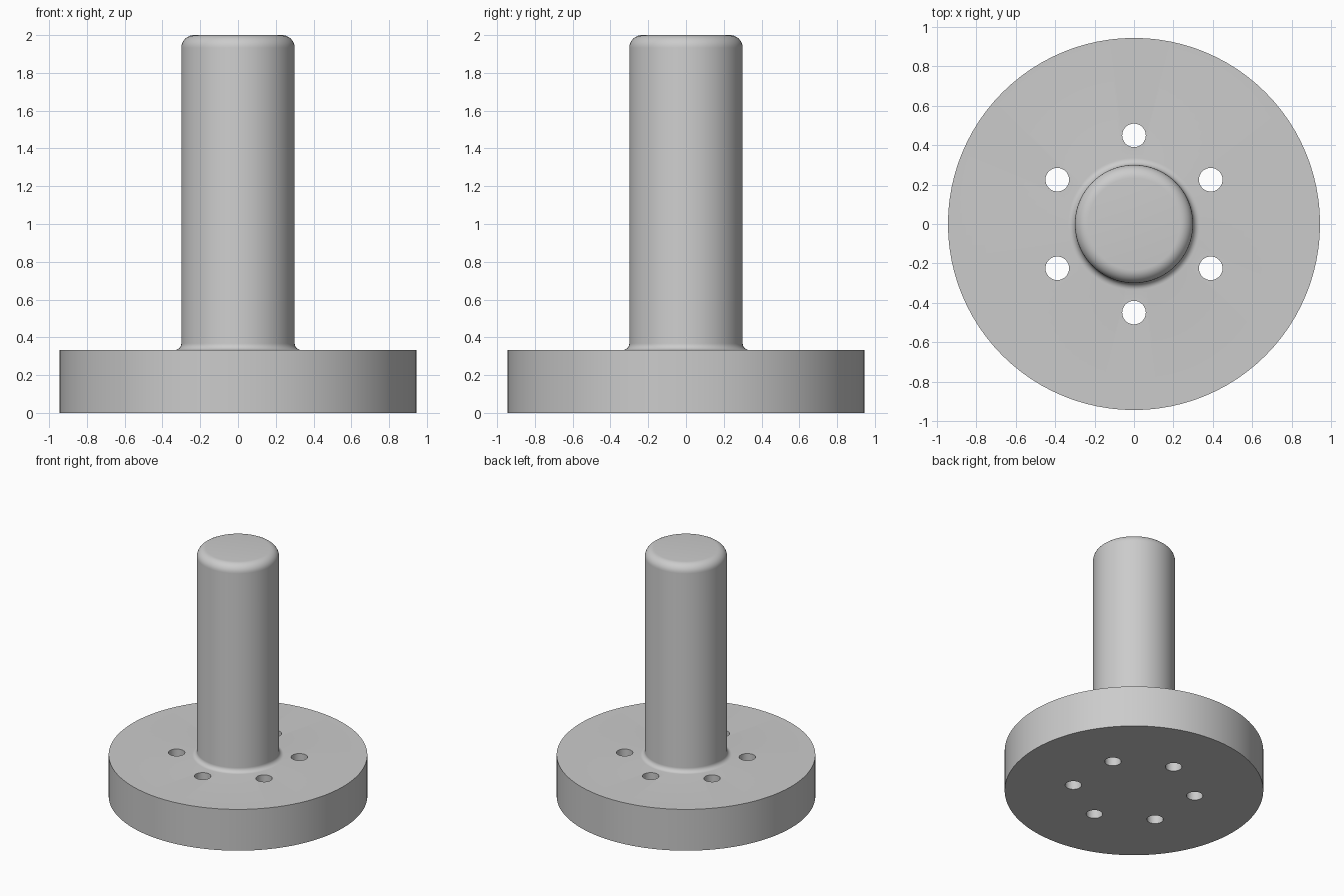
import bpy
import bmesh
from math import sin, cos, pi, radians

cube = bpy.data.objects.get("Cube")
if cube:
    bpy.data.objects.remove(cube)

BASE_R, BASE_H = 0.945, 0.333
SHAFT_R, HEIGHT = 0.3, 2.0
FILLET, ROUND = 0.035, 0.067
HOLE_R, HOLE_CIRCLE, HOLES = 0.06, 0.45, 6
SEGMENTS, ARC_STEPS = 96, 8

steel = bpy.data.materials.new("steel_grey")
steel.use_nodes = True
colour = (0.6, 0.6, 0.6, 1)
steel.diffuse_color = colour
steel.node_tree.nodes["Principled BSDF"].inputs["Base Color"].default_value = colour


def arc(cx, cz, radius, start, end):
    """Points of a circular arc in the profile plane, angles in degrees."""
    angles = [radians(start + (end - start) * i / ARC_STEPS) for i in range(ARC_STEPS + 1)]
    return [(cx + radius * cos(a), cz + radius * sin(a)) for a in angles]


def lathe(name, profile, segments):
    """Closed solid of revolution around z, with flat end caps."""
    bm = bmesh.new()
    rings = [[bm.verts.new((r * cos(2 * pi * i / segments), r * sin(2 * pi * i / segments), z))
              for i in range(segments)] for r, z in profile]
    for low, high in zip(rings, rings[1:]):
        for i in range(segments):
            j = (i + 1) % segments
            bm.faces.new((low[i], low[j], high[j], high[i]))
    bm.faces.new(rings[0][::-1])
    bm.faces.new(rings[-1])
    mesh = bpy.data.meshes.new(name)
    bm.to_mesh(mesh)
    bm.free()
    mesh.materials.append(steel)
    obj = bpy.data.objects.new(name, mesh)
    bpy.context.collection.objects.link(obj)
    return obj


# Flange and shaft in one turned profile: root fillet, rounded top edge
profile = [(BASE_R, 0), (BASE_R, BASE_H)]
profile += arc(SHAFT_R + FILLET, BASE_H + FILLET, FILLET, 270, 180)
profile += arc(SHAFT_R - ROUND, HEIGHT - ROUND, ROUND, 0, 90)
body = lathe("flanged_shaft", profile, SEGMENTS)

# Bolt holes through the flange
for k in range(HOLES):
    angle = radians(30 + 360 * k / HOLES)
    cutter = lathe(f"bolt_hole_cutter_{k + 1}", [(HOLE_R, -0.1), (HOLE_R, BASE_H + 0.1)], 32)
    cutter.location = (HOLE_CIRCLE * cos(angle), HOLE_CIRCLE * sin(angle), 0)
    cutter.hide_render = True
    cutter.hide_viewport = True
    cut = body.modifiers.new(f"bolt_hole_{k + 1}", 'BOOLEAN')
    cut.operation = 'DIFFERENCE'
    cut.solver = 'EXACT'
    cut.object = cutter

# Apply the cuts, then smooth with sharp rims
bpy.context.view_layer.update()
cut_mesh = bpy.data.meshes.new_from_object(
    body.evaluated_get(bpy.context.evaluated_depsgraph_get()))
body.modifiers.clear()
body.data = cut_mesh
for obj in [o for o in bpy.data.objects if o.name.startswith("bolt_hole_cutter")]:
    bpy.data.objects.remove(obj)

bpy.ops.object.select_all(action='DESELECT')
body.select_set(True)
bpy.context.view_layer.objects.active = body
bpy.ops.object.shade_smooth_by_angle(angle=radians(30))
